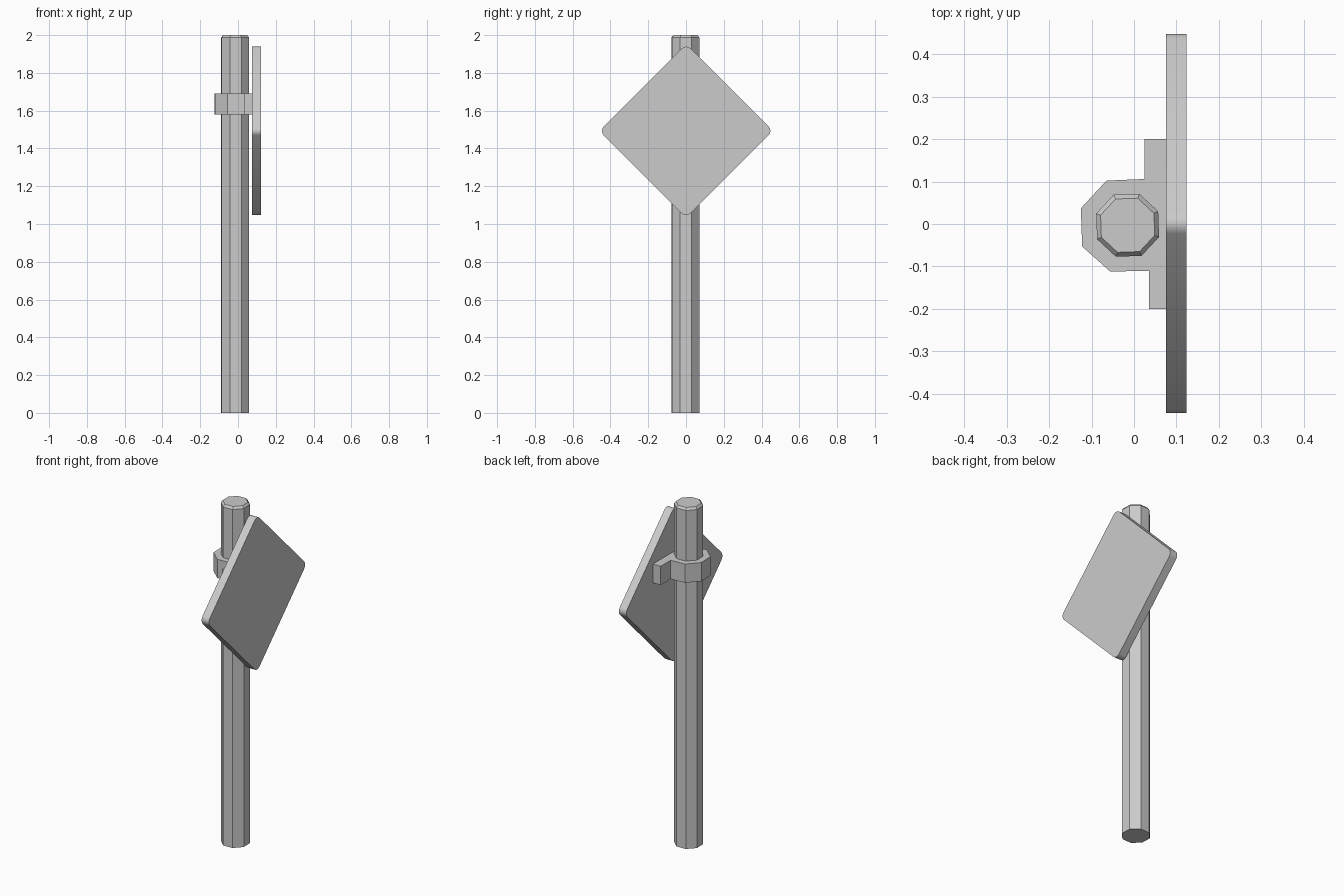
import bpy
import math
from mathutils import Matrix, Vector

cube = bpy.data.objects.get("Cube")
if cube:
    bpy.data.objects.remove(cube)

grey = bpy.data.materials.new("plain_grey")
grey.use_nodes = True
colour = (0.6, 0.6, 0.6, 1)
grey.diffuse_color = colour
grey.node_tree.nodes["Principled BSDF"].inputs["Base Color"].default_value = colour


def loft(name, rings):
    """Skin a stack of equal-length rings and cap both ends."""
    n = len(rings[0])
    verts = [p for ring in rings for p in ring]
    faces = [tuple(range(n))[::-1], tuple(range(len(verts) - n, len(verts)))]
    for k in range(len(rings) - 1):
        for i in range(n):
            j = (i + 1) % n
            faces.append((k * n + i, k * n + j, (k + 1) * n + j, (k + 1) * n + i))
    mesh = bpy.data.meshes.new(name)
    mesh.from_pydata(verts, [], faces)
    mesh.materials.append(grey)
    obj = bpy.data.objects.new(name, mesh)
    bpy.context.collection.objects.link(obj)
    return obj


def octagon(radius, z):
    angles = [math.radians(24.5 + 45 * i) for i in range(8)]
    return [(-0.015 + radius * math.cos(a), -0.003 + radius * math.sin(a), z)
            for a in angles]


# Eight-sided post with a chamfered top
loft("post", [octagon(0.079, 0), octagon(0.079, 1.987), octagon(0.068, 2)])

# Clamp collar with two flanges behind the plate
outline = [(0.075, -0.2), (0.075, 0.2), (0.025, 0.2), (0.025, 0.106),
           (-0.065, 0.102), (-0.125, 0.037), (-0.122, -0.053),
           (-0.056, -0.112), (0.035, -0.11), (0.035, -0.2)]
loft("clamp", [[(x, y, z) for x, y in outline] for z in (1.58, 1.69)])

# Diamond plate with rounded corners
radius, reach, steps = 0.033, 0.446, 4
profile = []
for corner in range(4):
    for s in range(steps + 1):
        a = math.radians(90 * corner - 45 + 90 * s / steps)
        centre = math.radians(90 * corner)
        d = reach - radius
        profile.append((d * math.cos(centre) + radius * math.cos(a),
                        d * math.sin(centre) + radius * math.sin(a)))
plate = loft("sign_plate", [[(x, 0.001 + y, 1.493 + z) for y, z in profile]
                            for x in (0.075, 0.123)])
bpy.ops.object.select_all(action='DESELECT')
plate.select_set(True)
bpy.context.view_layer.objects.active = plate
bpy.ops.object.shade_smooth_by_angle(angle=math.radians(30))
